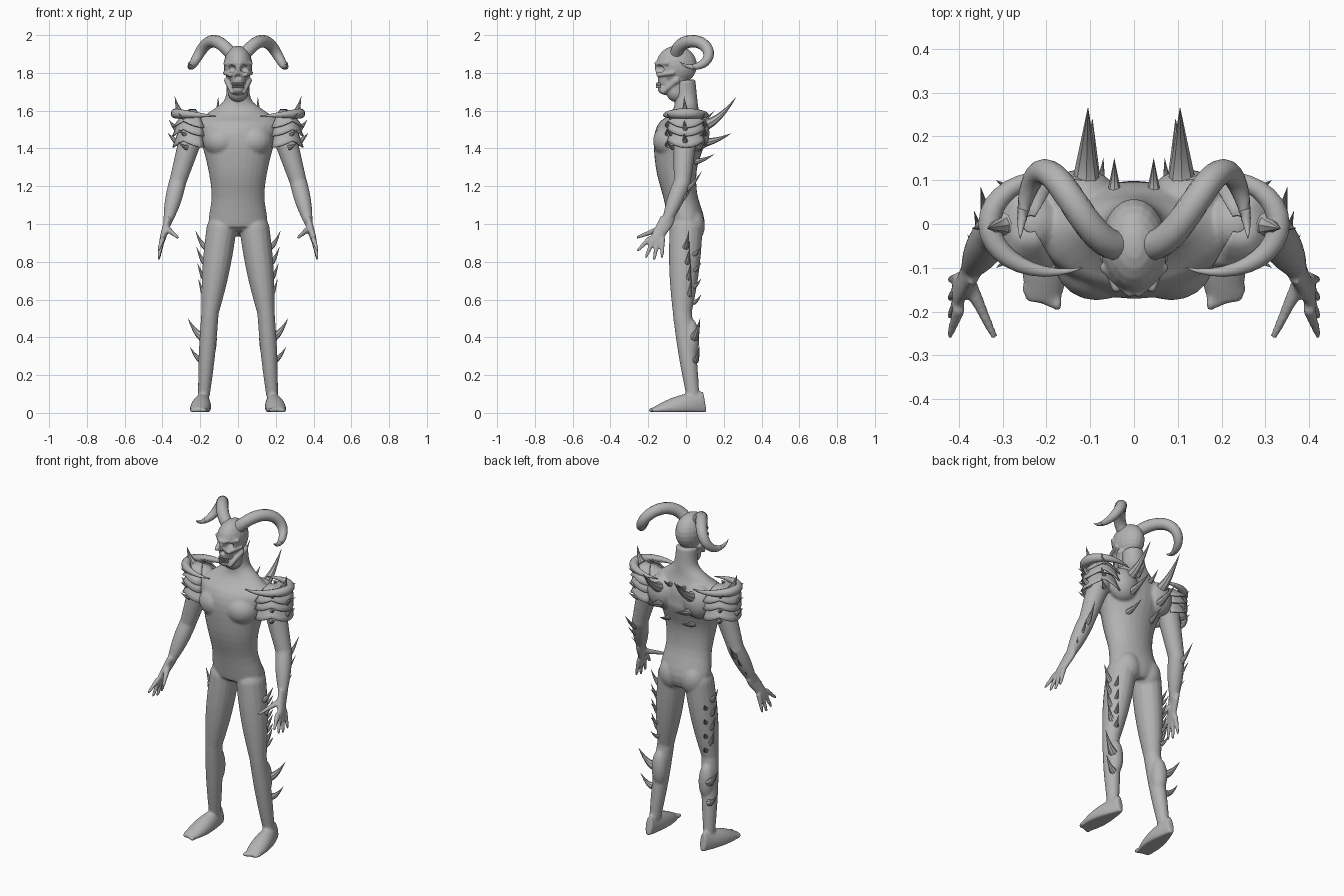
import bpy, bmesh, math
from mathutils import Vector, Matrix

default_cube = bpy.data.objects.get("Cube")
if default_cube:
    bpy.data.objects.remove(default_cube)

grey = bpy.data.materials.new("stone_grey")
grey.use_nodes = True
grey.diffuse_color = (.45, .45, .45, 1)
grey.node_tree.nodes["Principled BSDF"].inputs["Base Color"].default_value = grey.diffuse_color

RIGHTWARD, FORWARD, UPWARD = Vector((1, 0, 0)), Vector((0, 1, 0)), Vector((0, 0, 1))


def steps(count):
    return [i / count for i in range(count + 1)]


def spline(rows):
    """Catmull-Rom resampling of rows of any length."""
    rows = [Vector(row) for row in rows]
    padded = [rows[0]] + rows + [rows[-1]]
    smooth = []
    for a, b, c, d in zip(padded, padded[1:], padded[2:], padded[3:]):
        for t in steps(4):
            smooth.append(b + ((c - a) + ((a * 2 - b * 5 + c * 4 - d) + (b * 3 - a - c * 3 + d) * t) * t) * t / 2)
    return [row for i, row in enumerate(smooth) if i % 5 or not i]


def loft(bm, path, radii, axis=RIGHTWARD, sides=16, floor=-1):
    """Skin elliptical rings along a path; off-centre parts are built on both sides."""
    path = [Vector(point) for point in path]
    for mirror in (1, -1) if any(point.x for point in path) else (1,):
        rings = []
        for i, (centre, (wide, deep)) in enumerate(zip(path, radii)):
            tangent = (path[min(i + 1, len(path) - 1)] - path[max(i - 1, 0)]).normalized()
            u = (axis - tangent * axis.dot(tangent)).normalized()
            v = tangent.cross(u)
            ring = []
            for k in range(sides):
                angle = math.tau * k / sides
                p = centre + u * wide * math.cos(angle) + v * deep * math.sin(angle)
                ring.append(bm.verts.new((p.x * mirror, p.y, max(p.z, floor))))
            rings.append(ring)
        for lower, upper in zip(rings, rings[1:]):
            for k in range(sides):
                bm.faces.new((lower[k - 1], lower[k], upper[k], upper[k - 1]))
        bm.faces.new(rings[0])
        bm.faces.new(rings[-1])


def ball(bm, centre, size):
    for mirror in (1, -1) if centre[0] else (1,):
        place = Matrix.Translation((centre[0] * mirror, centre[1], centre[2]))
        bmesh.ops.create_uvsphere(bm, u_segments=20, v_segments=12, radius=1,
                                  matrix=place @ Matrix.Diagonal((*size, 1)))


def limb(bm, start, end, thick, thin, bulge=0, depth=1, axis=RIGHTWARD):
    """Tapered limb with a muscle bulge and rounded ends."""
    start, end = Vector(start), Vector(end)
    radii = [thick + (thin - thick) * t + bulge * math.sin(math.pi * t) for t in steps(10)]
    loft(bm, [start.lerp(end, t) for t in steps(10)], [(r, r * depth) for r in radii], axis)
    for joint, r in ((start, thick), (end, thin)):
        ball(bm, joint, (r, r * depth, r))


def spike(bm, base, reach, thick):
    """Thorn that leaves the surface flat and curls upward."""
    base, reach = Vector(base), Vector(reach)
    path = [base + Vector((reach.x * t, reach.y * t, reach.z * t ** 1.7)) for t in steps(6)]
    radii = [(thick * (1.02 - t),) * 2 for t in steps(6)]
    loft(bm, path, radii, RIGHTWARD if abs(reach.y) > abs(reach.x) else FORWARD, sides=8)


def dent(bm, centre, size):
    """Press the front surface back into an ellipsoidal hollow on both sides."""
    for vert in bm.verts:
        across, up = (abs(vert.co.x) - centre[0]) / size[0], (vert.co.z - centre[2]) / size[2]
        inside = 1 - across * across - up * up
        if inside > 0:
            vert.co.y = max(vert.co.y, centre[1] + size[1] * math.sqrt(inside))


def finish(bm, name):
    bmesh.ops.recalc_face_normals(bm, faces=bm.faces)
    mesh = bpy.data.meshes.new(name)
    bm.to_mesh(mesh)
    bm.free()
    mesh.materials.append(grey)
    part = bpy.data.objects.new(name, mesh)
    bpy.context.scene.collection.objects.link(part)
    bpy.ops.object.select_all(action="DESELECT")
    part.select_set(True)
    bpy.context.view_layer.objects.active = part
    bpy.ops.object.shade_smooth_by_angle(angle=math.radians(40))
    return part


def fuse(part, voxel, rounds):
    remesh = part.modifiers.new("Fuse", "REMESH")
    remesh.mode, remesh.voxel_size, remesh.use_smooth_shade = "VOXEL", voxel, True
    soften = part.modifiers.new("Soften", "SMOOTH")
    soften.factor, soften.iterations = .5, rounds


# Joints of the left side
hip, knee, ankle = Vector((.088, 0, .97)), Vector((.148, -.02, .53)), Vector((.18, .035, .1))
shoulder, elbow = Vector((.23, 0, 1.52)), Vector((.32, -.02, 1.22))
wrist, knuckle = Vector((.37, -.1, 1.02)), Vector((.4, -.16, .92))

# Torso and neck: height, centre depth, half width, half depth
bm = bmesh.new()
torso = spline([(.95, 0, .1, .07), (1, .005, .155, .095), (1.15, -.03, .14, .09), (1.3, -.05, .16, .11),
                (1.45, -.035, .2, .135), (1.53, -.01, .23, .11), (1.6, 0, .14, .07),
                (1.66, 0, .07, .06), (1.76, -.01, .06, .06)])
loft(bm, [(0, row[1], row[0]) for row in torso], [row[2:] for row in torso], sides=28)

# Chest, shoulder blade and buttock muscles
ball(bm, (.085, -.08, 1.44), (.1, .095, .09))
ball(bm, (.12, .05, 1.48), (.09, .075, .1))
ball(bm, (.07, .035, .99), (.075, .065, .09))

# Legs and feet
limb(bm, hip, knee, .08, .046, bulge=.009, depth=1.1)
limb(bm, knee, ankle, .046, .032, bulge=.005, depth=1.1)
ball(bm, (.157, .025, .39), (.046, .046, .11))
loft(bm, [(.18 + .03 * t, .1 - .28 * t, .055 - .045 * t) for t in steps(10)],
     [(.02 + .035 * math.sin(2.6 * t), .06 - .045 * t + .02 * math.sin(math.pi * t)) for t in steps(10)], floor=.004)
for i in range(5):
    ball(bm, (.175 + .017 * i, -.18 + .008 * i, .015), (.012, .02, .013))

# Arms and hands with spread fingers
limb(bm, shoulder, elbow, .068, .045)
limb(bm, elbow, wrist, .046, .026, bulge=.007)
limb(bm, wrist, knuckle, .021, .016, depth=2)
for spread in (-1.5, -.5, .5, 1.5):
    root = knuckle + FORWARD * spread * .024
    tip = root + Vector((.02, .018 * spread - .03, .012 * (spread - .5) ** 2 - .105))
    limb(bm, root, tip, .015, .009)
limb(bm, wrist.lerp(knuckle, .4), (.32, -.255, .93), .019, .009)
fuse(finish(bm, "body"), .0065, 8)

# Skull: cranium, upper jaw, lower jaw, cheekbones, brows and nose bridge
bm = bmesh.new()
ball(bm, (0, -.05, 1.84), (.076, .108, .104))
limb(bm, (0, -.105, 1.755), (0, -.105, 1.83), .04, .055, depth=1.1)
ball(bm, (0, -.1, 1.714), (.04, .05, .032))
limb(bm, (.056, -.05, 1.76), (.03, -.12, 1.7), .018, .013)
limb(bm, (.068, -.07, 1.8), (.04, -.145, 1.79), .012, .012, axis=UPWARD)
limb(bm, (.065, -.1, 1.85), (.01, -.155, 1.85), .013, .012, axis=UPWARD)
limb(bm, (0, -.05, 1.7), (0, -.05, 1.8), .055, .06)

# Eye sockets, nostrils and mouth gap pressed in
bmesh.ops.subdivide_edges(bm, edges=bm.edges[:], cuts=3, use_grid_fill=True)
dent(bm, (.034, -.135, 1.822), (.022, .03, .02))
dent(bm, (.006, -.15, 1.78), (.008, .02, .014))
dent(bm, (0, -.15, 1.734), (.034, .02, .008))
fuse(finish(bm, "skull"), .0045, 3)

# Two curved rows of teeth
bm = bmesh.new()
for height in (1.741, 1.727):
    for i in range(4):
        angle = .12 + .25 * i
        ball(bm, (.036 * math.sin(angle), -.11 - .045 * math.cos(angle), height), (.0045, .005, .008))
finish(bm, "teeth")

# Horns curling up, back, down and forward
bm = bmesh.new()
curl = [math.radians(175 - 320 * t) for t in steps(24)]
loft(bm, [(.04 + .22 * math.sin(t * math.pi / 2), .035 + .085 * math.cos(a), 1.9 + .068 * math.sin(a))
          for t, a in zip(steps(24), curl)],
     [(.034 * (1.001 - t ** 3),) * 2 for t in steps(24)], FORWARD, sides=14)
finish(bm, "horns")

# Shoulder armour: three overlapping plates with pointed lower edges
bm = bmesh.new()
for top, inner in ((1.605, .02), (1.56, .07), (1.5, .07)):
    for mirror in (1, -1):
        grid = []
        for t in steps(4):
            spread = (inner + (.1 - inner) * t ** .6) * (1 + t ** 3 / 10)
            row = []
            for a in (math.radians(240 * s - 120) for s in steps(16)):
                drop = (.06 + .035 * abs(math.cos(a * 1.5))) * t
                row.append(bm.verts.new((mirror * (.235 + spread * math.cos(a)), spread * math.sin(a), top - drop)))
            grid.append(row)
        for upper, lower in zip(grid, grid[1:]):
            for k in range(16):
                bm.faces.new((upper[k], upper[k + 1], lower[k + 1], lower[k]))
plates = finish(bm, "shoulder_plates")
thickness = plates.modifiers.new("Thickness", "SOLIDIFY")
thickness.thickness, thickness.offset = .008, 0

# Broad crescent rim over each shoulder, pointed on chest and back
bm = bmesh.new()
arc = [math.radians(230 * t - 115) for t in steps(20)]
loft(bm, [(.18 + .15 * math.cos(a), .11 * math.sin(a), 1.575 + .01 * math.cos(a)) for a in arc],
     [(.001 + .026 * math.sin(math.pi * t), .001 + .026 * math.sin(math.pi * t)) for t in steps(20)], UPWARD, sides=10)
finish(bm, "shoulder_rims")

# One large thorn and two small ones on every plate
bm = bmesh.new()
for height, out, rise in ((1.575, .04, .1), (1.49, .07, .06), (1.425, .075, .055)):
    spike(bm, (.295, 0, height), (out, -.01, rise), .028)
    for side in (1, -1):
        spike(bm, (.27, side * .07, height - .02), (.045, side * .03, .03), .014)
finish(bm, "shoulder_spikes")

# Back thorns, largest on the shoulder blades
bm = bmesh.new()
spike(bm, (.11, .08, 1.52), (-.005, .185, .15), .034)
spike(bm, (.1, .08, 1.43), (-.005, .16, .05), .026)
spike(bm, (.08, .04, 1.33), (-.01, .11, .04), .018)
spike(bm, (.045, .08, 1.55), (0, .07, .05), .014)
finish(bm, "back_spikes")

# Forearm thorns shrinking toward the wrist
bm = bmesh.new()
for t in (.2, .5, .8):
    size = 1.2 - t
    spike(bm, elbow.lerp(wrist, t) + FORWARD * .02, (.02, .1 * size, .1 * size), .02 * size)
finish(bm, "forearm_spikes")

# Leg thorns down the outer thigh, behind it, and on the calf
bm = bmesh.new()
for i in range(4):
    spike(bm, (.17, .005 * i, .88 - .085 * i), (.055 - .005 * i, .015, .085), .019)
    spike(bm, (.16, .04, .84 - .085 * i), (.02, .04, .04), .014)
spike(bm, (.18, .04, .4), (.085, .035, .1), .027)
spike(bm, (.19, .05, .28), (.065, .02, .07), .02)
finish(bm, "leg_spikes")
